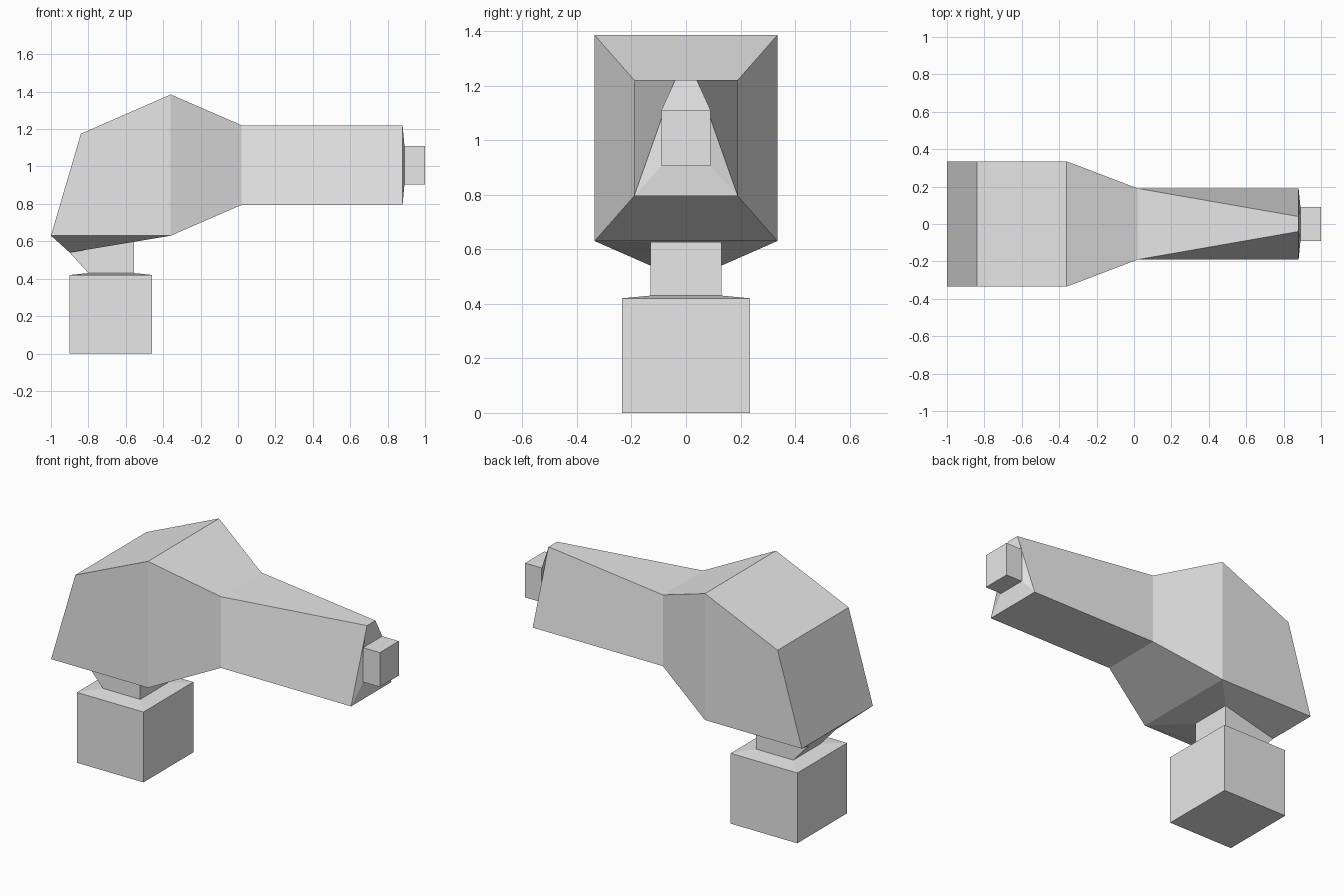
import bpy
import bmesh
from mathutils import Vector

cube = bpy.data.objects.get("Cube")
if cube:
    bpy.data.objects.remove(cube, do_unlink=True)

# Single plain grey material
grey = bpy.data.materials.new("plain_grey")
grey.use_nodes = True
colour = (0.8, 0.8, 0.8, 1.0)
grey.diffuse_color = colour
grey.node_tree.nodes["Principled BSDF"].inputs["Base Color"].default_value = colour


def ring(start, end, start_half, end_half=None):
    """Four corners, mirrored across y, from two x-z points and half widths."""
    end_half = start_half if end_half is None else end_half
    (xs, zs), (xe, ze) = start, end
    return [Vector((xs, -start_half, zs)), Vector((xs, start_half, zs)),
            Vector((xe, end_half, ze)), Vector((xe, -end_half, ze))]


def bulging(quad, centre):
    """Order a quad so that it folds outwards when it is not flat."""
    a, b, c, d = [v.co for v in quad]
    normal = (c - a).cross(d - b)
    if normal.dot((a + b + c + d) / 4 - centre) < 0:
        normal.negate()
    outward = (a + c).dot(normal) >= (b + d).dot(normal)
    return quad if outward else quad[1:] + quad[:1]


def loft(name, rings, cap_start=False, cap_end=False, openings=()):
    """Join rings into a flat-faced part; openings are (span, side) pairs."""
    bm = bmesh.new()
    loops = [[bm.verts.new(p) for p in r] for r in rings]
    for span, (near, far) in enumerate(zip(loops, loops[1:])):
        centre = sum((v.co for v in near + far), Vector()) / 8
        for side in range(4):
            if (span, side) in openings:
                continue
            nxt = (side + 1) % 4
            quad = [near[side], near[nxt], far[nxt], far[side]]
            bm.faces.new(bulging(quad, centre))
    if cap_start:
        bm.faces.new(loops[0])
    if cap_end:
        bm.faces.new(loops[-1])
    bmesh.ops.recalc_face_normals(bm, faces=bm.faces)
    mesh = bpy.data.meshes.new(name)
    bm.to_mesh(mesh)
    bm.free()
    mesh.materials.append(grey)
    obj = bpy.data.objects.new(name, mesh)
    bpy.context.collection.objects.link(obj)


# Shared joints between the parts
body_back, body_belly = (-1, 0.63), (-0.36, 0.63)
foot_back, foot_front = (-0.8, 0.43), (-0.555, 0.43)
nozzle_root = ring((0.89, 0.905), (0.89, 1.11), 0.09)

# Body tapering into the long muzzle, open underneath for the neck
loft("body", [
    ring(body_back, (-0.84, 1.175), 0.335),
    ring(body_belly, (-0.36, 1.385), 0.335),
    ring((0.02, 0.795), (0.02, 1.22), 0.19),
    ring((0.88, 0.795), (0.88, 1.22), 0.19, 0.04),
    nozzle_root,
], cap_start=True, openings=[(0, 0)])

# Square nozzle at the muzzle end
loft("nozzle", [nozzle_root, ring((1, 0.905), (1, 1.11), 0.09)], cap_end=True)

# Neck narrowing from the underside of the body
loft("neck", [
    ring(body_back, body_belly, 0.335),
    ring((-0.9, 0.54), (-0.555, 0.625), 0.13),
    ring(foot_back, foot_front, 0.13),
])

# Base block with a shallow sloped top
loft("base_block", [
    ring((-0.9, 0), (-0.46, 0), 0.235),
    ring((-0.9, 0.42), (-0.46, 0.42), 0.235),
    ring(foot_back, foot_front, 0.13),
], cap_start=True)
